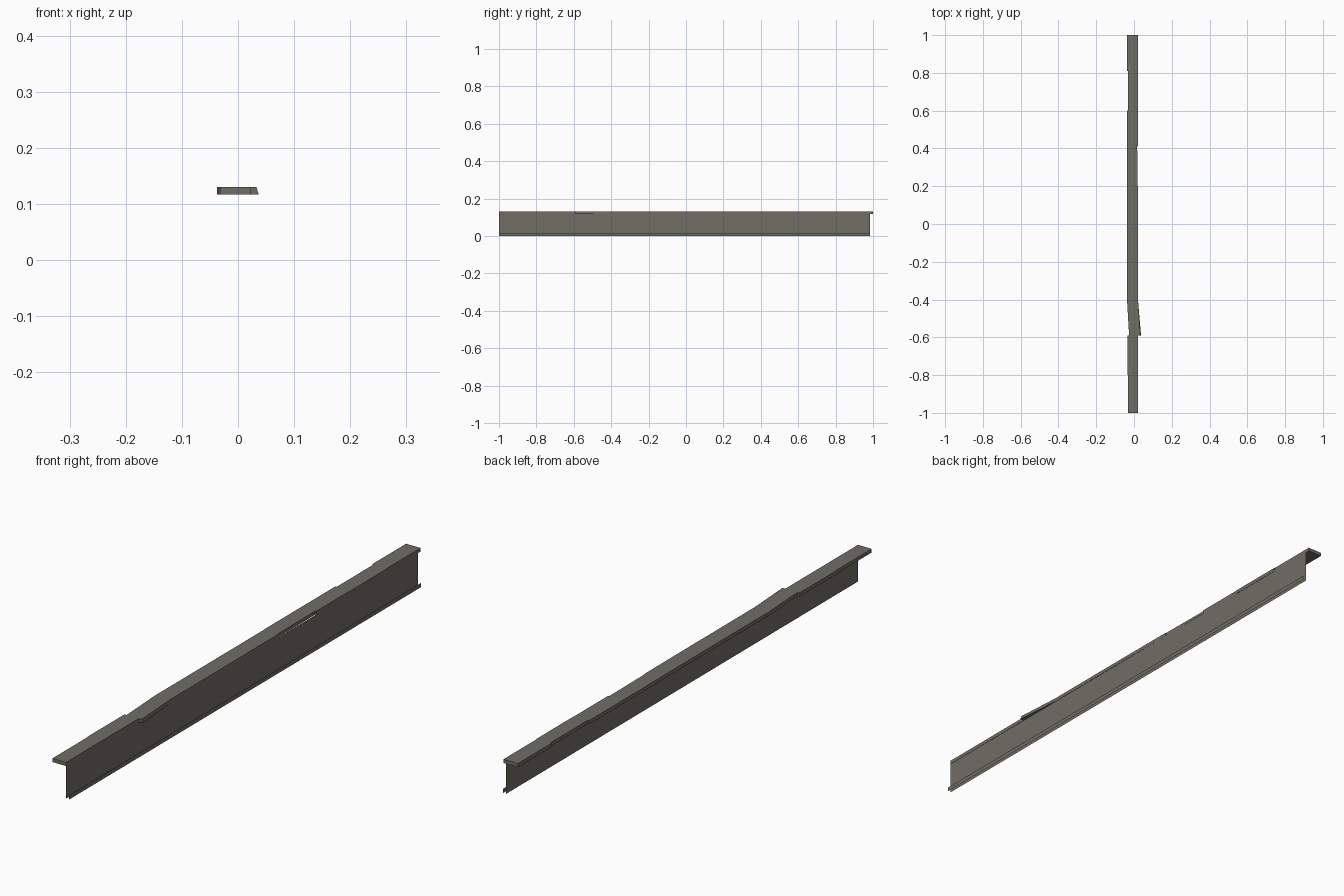
import bpy, bmesh

if "Cube" in bpy.data.objects:
    bpy.data.objects.remove(bpy.data.objects["Cube"])

stone = bpy.data.materials.new("weathered grey stone")
stone.diffuse_color = (0.16, 0.155, 0.13, 1)
stone.use_nodes = True
stone.node_tree.nodes["Principled BSDF"].inputs["Base Color"].default_value = stone.diffuse_color

def make(name, bm):
    me = bpy.data.meshes.new(name)
    bm.to_mesh(me)
    bm.free()
    me.materials.append(stone)
    ob = bpy.data.objects.new(name, me)
    bpy.context.collection.objects.link(ob)
    return ob

# thin upright sheets running along y: wall face and skirting strip
def sheet(name, x, y0, y1, z0, z1):
    bm = bmesh.new()
    bm.faces.new([bm.verts.new((x, y, z)) for y, z in
                  ((y0, z0), (y1, z0), (y1, z1), (y0, z1))])
    make(name, bm)

sheet("wall_face", 0.021, -1, 0.985, 0, 0.118)
sheet("skirting_strip", 0.033, -1, 0.985, 0, 0.015)

# coping stone: left/right x at its near end and at its far end
def coping(i, y0, y1, near, far, flare=0.0):
    zb, zt = 0.117, 0.13
    bm = bmesh.new()
    rings = []
    for y, (l, r), f in ((y0, near, flare), (y1, far, 0)):
        rings.append([bm.verts.new(p) for p in
                      ((l, y, zb), (r + f, y, zb), (r, y, zt), (l, y, zt))])
    a, b = rings
    bm.faces.new(a)
    bm.faces.new(b[::-1])
    for k in range(4):
        n = (k + 1) % 4
        bm.faces.new((a[k], b[k], b[n], a[n]))
    bmesh.ops.recalc_face_normals(bm, faces=bm.faces)
    make(f"coping_stone_{i}", bm)

# slightly uneven row of stones, one knocked askew
row = [
    (-1.0, -0.8, (-0.032, 0.022), (-0.032, 0.022), 0),
    (-0.8, -0.59, (-0.034, 0.022), (-0.034, 0.022), 0),
    (-0.59, -0.4, (-0.026, 0.033), (-0.037, 0.021), 0.004),
    (-0.41, -0.2, (-0.036, 0.022), (-0.036, 0.022), 0),
    (-0.2, 0.0, (-0.036, 0.022), (-0.036, 0.022), 0),
    (0.0, 0.2, (-0.036, 0.022), (-0.036, 0.021), 0),
    (0.2, 0.41, (-0.037, 0.019), (-0.037, 0.017), 0),
    (0.41, 0.6, (-0.037, 0.021), (-0.037, 0.021), 0),
    (0.6, 0.81, (-0.032, 0.022), (-0.032, 0.022), 0),
    (0.81, 1.0, (-0.037, 0.02), (-0.037, 0.02), 0),
]
for i, (y0, y1, near, far, flare) in enumerate(row):
    coping(i, y0, y1, near, far, flare)
